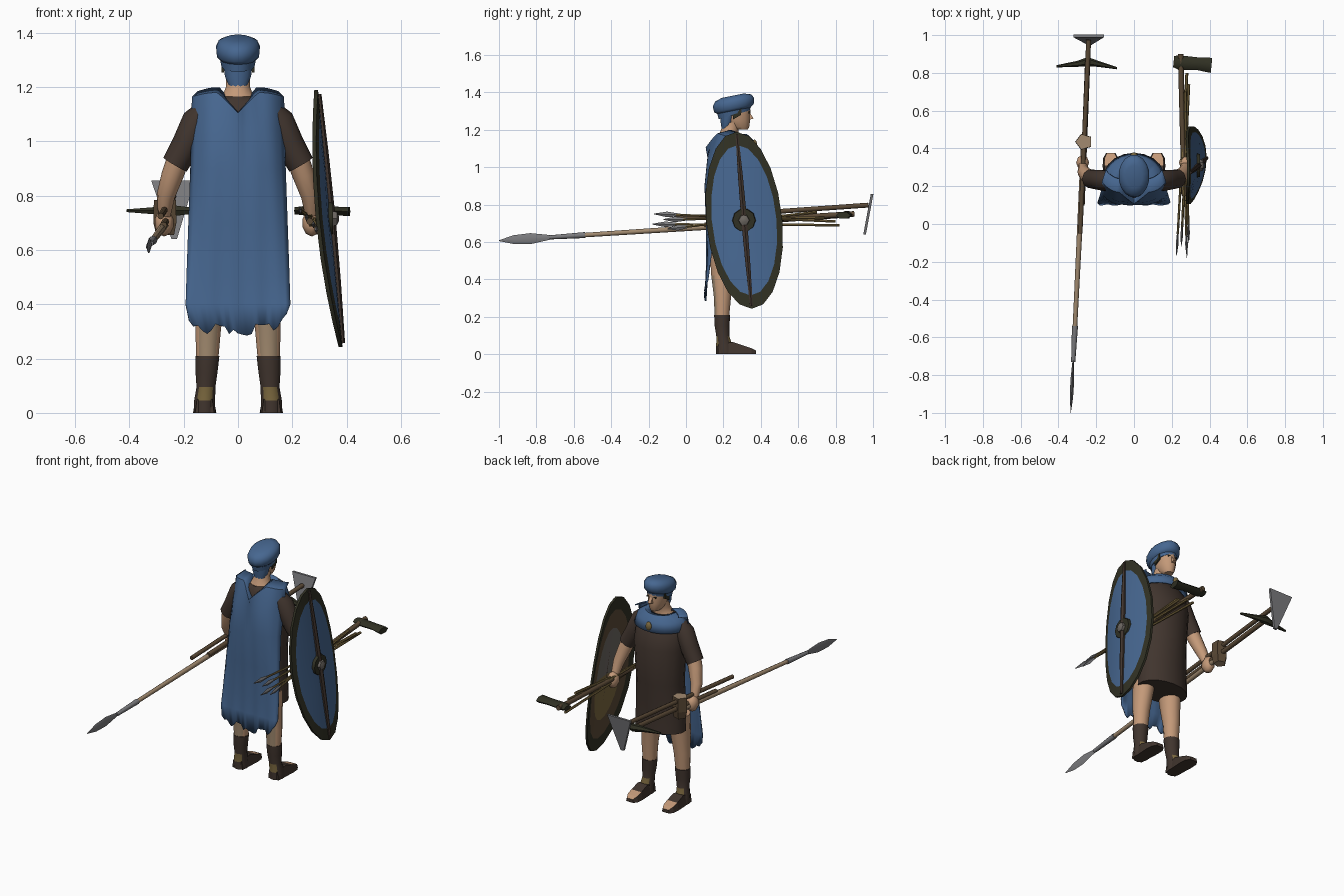
import bpy, bmesh, math, random
from mathutils import Vector, Matrix

random.seed(4)
cube = bpy.data.objects.get("Cube")
if cube:
    bpy.data.objects.remove(cube, do_unlink=True)


def material(name, r, g, b):
    m = bpy.data.materials.new(name)
    m.use_nodes = True
    m.diffuse_color = (r, g, b, 1)
    m.node_tree.nodes["Principled BSDF"].inputs["Base Color"].default_value = (r, g, b, 1)
    return m


BLUE = material("blue cloth", .062, .135, .28)
BROWN = material("dark brown cloth", .052, .035, .027)
SKIN = material("skin", .55, .32, .19)
OLIVE = material("dark olive", .03, .03, .017)
STEEL = material("steel", .2, .2, .21)
TAN = material("tan wood", .36, .255, .16)
GOLD = material("dull gold", .2, .14, .05)
WOOD = material("brown wood", .105, .068, .037)
TRIM = material("pale grey trim", .34, .33, .32)
LINING = material("shield lining", .15, .135, .12)


def finish(name, bm, mats, rule=None, smooth=True):
    """Turn a bmesh into an object; rule(face) gives the material index."""
    bmesh.ops.recalc_face_normals(bm, faces=bm.faces)
    for f in bm.faces:
        if rule:
            f.material_index = rule(f)
        f.smooth = smooth
    me = bpy.data.meshes.new(name)
    bm.to_mesh(me)
    bm.free()
    for m in mats:
        me.materials.append(m)
    ob = bpy.data.objects.new(name, me)
    bpy.context.collection.objects.link(ob)
    if smooth:
        me.set_sharp_from_angle(angle=math.radians(50))
    return ob


def skin_rings(bm, rings, closed=True, caps=True):
    rows = [[bm.verts.new(p) for p in r] for r in rings]
    n = len(rows[0])
    for a, b in zip(rows, rows[1:]):
        for i in range(n if closed else n - 1):
            j = (i + 1) % n
            bm.faces.new((a[i], a[j], b[j], b[i]))
    if caps:
        bm.faces.new(rows[0])
        bm.faces.new(rows[-1])


def loft(name, sections, mats, n=14, rule=None, tilt=0, smooth=True):
    """Stacked ellipses: (x, y, z, rx, ry); tilt raises the +y side."""
    bm = bmesh.new()
    angles = [math.tau * (i + .5) / n for i in range(n)]
    skin_rings(bm, [[(x + rx * math.cos(a), y + ry * math.sin(a), z + tilt * ry * math.sin(a))
                     for a in angles] for x, y, z, rx, ry in sections])
    return finish(name, bm, mats, rule, smooth)


def tube(name, path, mat, n=8, flat=(1, 1)):
    """Round bar along points (x, y, z, radius)."""
    bm = bmesh.new()
    pts = [Vector(p[:3]) for p in path]
    axis = (pts[-1] - pts[0]).normalized()
    side = axis.cross(Vector((0, 0, 1)) if abs(axis.z) < .8 else Vector((0, 1, 0))).normalized()
    up = side.cross(axis)
    skin_rings(bm, [[c + p[3] * (side * math.cos(t) * flat[0] + up * math.sin(t) * flat[1])
                     for t in (math.tau * i / n for i in range(n))] for c, p in zip(pts, path)])
    return finish(name, bm, [mat])


def plate(name, outline, depth, mat):
    """Flat polygon given thickness along a vector."""
    bm = bmesh.new()
    d = Vector(depth)
    skin_rings(bm, [[Vector(p) - d / 2 for p in outline], [Vector(p) + d / 2 for p in outline]])
    return finish(name, bm, [mat], smooth=False)


def ball(name, centre, size, mat, u=8, v=5):
    bm = bmesh.new()
    bmesh.ops.create_uvsphere(bm, u_segments=u, v_segments=v, radius=1)
    bmesh.ops.transform(bm, verts=bm.verts,
                        matrix=Matrix.Translation(centre) @ Matrix.Diagonal((*size, 1)))
    return finish(name, bm, [mat])


# Tunic with a pale stripe down the chest
loft("tunic", [(0, .245, .46, .16, .11), (0, .243, .6, .155, .11), (0, .25, .76, .145, .118),
               (0, .252, .98, .16, .125), (0, .24, 1.08, .155, .108), (0, .225, 1.14, .13, .08),
               (0, .22, 1.165, .07, .055)], [BROWN, TRIM], 18,
     lambda f: int(abs(f.calc_center_median().x) < .01 and f.calc_center_median().y > .32
                   and abs(f.normal.z) < .9))

# Limbs, mirrored
for side, s in (("left", 1), ("right", -1)):
    tube(side + "_sleeve", [(s * .11, .225, 1.12, .045), (s * .15, .23, 1.075, .057),
                            (s * .19, .235, .99, .054), (s * .232, .24, .915, .05)], BROWN, 10)
    tube(side + "_forearm", [(s * .215, .235, .95, .042), (s * .24, .25, .88, .041),
                             (s * .266, .275, .8, .034), (s * .272, .305, .73, .024)], SKIN, 10)
    ball(side + "_hand", (s * .272, .325, .70), (.036, .042, .05), SKIN)
    loft(side + "_leg", [(s * .09, .2, .54, .062, .075), (s * .1, .195, .42, .056, .062),
                         (s * .11, .195, .31, .049, .048), (s * .113, .192, .2, .042, .04)],
         [SKIN, TAN], 12, lambda f: int(f.normal.y < -.6 and f.calc_center_median().z < .45))
    loft(side + "_boot", [(s * .113, .193, .21, .046, .044), (s * .116, .193, .15, .042, .041),
                          (s * .118, .197, .095, .036, .036), (s * .123, .205, .045, .04, .045),
                          (s * .123, .21, 0, .041, .05)], [BROWN, GOLD], 12,
         lambda f: int(.045 < f.calc_center_median().z < .1 and abs(f.normal.y) > .8))
    bm = bmesh.new()
    skin_rings(bm, [[(s * (.123 + dx * w), y, z) for dx, z in ((-1, 0), (1, 0), (.8, h), (-.8, h))]
                    for y, w, h in ((.17, .035, .05), (.25, .04, .065), (.31, .043, .045),
                                    (.35, .04, .032), (.375, .025, .02))])
    finish(side + "_foot", bm, [BROWN, SKIN],
           lambda f: int(f.normal.z > .3 and f.calc_center_median().y > .31), False)
    plate(side + "_sideburn", [(s * .057, y, z) for y, z in ((.245, 1.32), (.297, 1.33),
                                                            (.295, 1.28), (.252, 1.255))],
          (.009, 0, 0), OLIVE)
    plate(side + "_eye", [(s * x, .338, z) for x, z in ((.014, 1.293), (.03, 1.297), (.03, 1.288))],
          (0, .009, 0), OLIVE)

# Head and cap
loft("neck", [(0, .222, 1.14, .085, .06), (0, .225, 1.17, .058, .053), (0, .235, 1.2, .046, .047),
              (0, .245, 1.24, .045, .05)], [SKIN])
loft("head", [(0, .295, 1.2, .026, .035), (0, .283, 1.215, .038, .055), (0, .272, 1.25, .05, .071),
              (0, .266, 1.29, .056, .078), (0, .265, 1.33, .056, .078), (0, .26, 1.36, .04, .06)], [SKIN])
plate("nose", [(0, .335, 1.3), (0, .362, 1.26), (0, .335, 1.253)], (.02, 0, 0), SKIN)
loft("cap_band", [(0, .258, 1.28, .062, .085), (0, .258, 1.32, .07, .094)], [BLUE], 16, tilt=.28)
loft("cap_crown", [(0, .257, 1.3, .064, .088), (0, .256, 1.315, .079, .108),
                   (0, .254, 1.348, .082, .113), (0, .252, 1.37, .072, .098),
                   (0, .25, 1.382, .045, .06)], [BLUE], 16, tilt=.2)
loft("neck_flap", [(0, .212, 1.2, .032, .022), (0, .22, 1.24, .05, .036),
                   (0, .232, 1.31, .059, .055)], [BLUE], 12)

# Cape with a dipped neckline and a ragged hem
bm = bmesh.new()
rows = []
profile = [(1.185, .15, .235, .05), (1.165, .17, .165, .06), (1.05, .172, .115, .09),
           (.9, .176, .1, .07), (.7, .183, .108, .04), (.5, .19, .11, .015),
           (.4, .193, .106, .005), (.3, .18, .1, 0)]
cols = 22
for k, (z, w, y, wrap) in enumerate(profile):
    row = []
    for i in range(cols + 1):
        u = 2 * i / cols - 1
        dip = max(0, 1 - abs(u) / .45) * (.075, .06, 0, 0, 0, 0, 0, 0)[k]
        hump = (.015 * math.sin(math.pi * min(1, abs(u))) if k < 2 else 0)
        fold = .003 * math.sin(u * 14) * k / 7
        jag = (random.uniform(-.02, .03) + .05 * u ** 4) if k == 7 else 0
        row.append((w * u, y + wrap * u ** 4 - dip + fold, z - dip + hump + jag))
    rows.append(row)
skin_rings(bm, rows, closed=False, caps=False)
cape = finish("cape", bm, [BLUE])
cape.modifiers.new("thickness", "SOLIDIFY").thickness = .007

# Cape mantle across the chest, with brooch
bm = bmesh.new()
arc = [math.pi * (-.03 + 1.06 * i / 16) for i in range(17)]
skin_rings(bm, [[(rx * math.cos(a), .225 + ry * math.sin(a), z) for a in arc]
                for rx, ry, z in ((.07, .065, 1.17), (.1, .1, 1.178), (.15, .135, 1.145),
                                  (.168, .15, 1.09))], closed=False, caps=False)
mantle = finish("cape_mantle", bm, [BLUE])
mantle.modifiers.new("thickness", "SOLIDIFY").thickness = .007
ball("brooch", (0, .366, 1.12), (.02, .014, .028), GOLD)


# Oval shield, curved and leaning
def shield_point(r, a, offset=0):
    dy, dz = .204 * r * math.cos(a), .473 * r * math.sin(a)
    return (.34 - .095 * dz - .95 * dy * dy + offset, .311 + dy - .085 * dz, .716 + dz)


bm = bmesh.new()
angles = [math.tau * i / 20 for i in range(20)]
layers = [(r, 0) for r in (.02, .45, .84, .85, 1)] + [(r, -.014) for r in (1, .84, .6, .02)]
skin_rings(bm, [[shield_point(r, a, o) for a in angles] for r, o in layers])


def shield_colour(f):
    c = f.calc_center_median()
    dz = c.z - .716
    r = math.hypot((c.y - .311 + .085 * dz) / .204, dz / .473)
    if r > .84:
        return 1
    if f.normal.x > 0:
        return 0
    if r > .5:
        return 2
    return 3 if dz > 0 else 4


finish("shield", bm, [BLUE, OLIVE, WOOD, LINING, GOLD], shield_colour)
spine = [shield_point(abs(t), math.copysign(math.pi / 2, t), .002) for t in (-.97, -.5, -.01, .5, .97)]
tube("shield_spine", [(*p, r) for p, r in zip(spine, (.009, .015, .018, .015, .009))], BROWN, 6)
tube("shield_boss_plate", [(.33, .31, .716, .064), (.35, .31, .716, .06)], OLIVE, 10)
tube("shield_boss", [(.345, .31, .716, .032), (.364, .31, .716, .028), (.372, .31, .716, .01)],
     LINING, 6)

# Long spear with leaf blade
def spear_at(y, r):
    t = (y + 1) / 1.43
    return (-.335 + .07 * t, y, .607 + .093 * t, r)


tube("spear_shaft", [spear_at(-.56, .012), spear_at(.43, .016)], TAN)
tube("spear_socket", [spear_at(-.73, .011), spear_at(-.54, .016)], STEEL)
tube("spear_blade", [spear_at(y, r) for y, r in ((-1, .002), (-.92, .024), (-.83, .029), (-.7, .008))],
     STEEL, 4, (.35, 1))

# Five-sided block gripped around the shafts
loft("grip_block", [(-.265, .435, .655, .036, .036), (-.265, .435, .7, .047, .045),
                    (-.265, .435, .785, .045, .043)], [WOOD, TAN], 5,
     lambda f: int(abs(f.normal.z) > .9), smooth=False)

# Axe and pick carried beside the spear
tube("axe_handle", [(-.285, -.05, .725, .012), (-.24, .975, .797, .013)], WOOD)
plate("axe_blade", [(-.32, .995, .857), (-.16, .995, .857), (-.225, .955, .64), (-.245, .955, .64)],
      (0, .014, 0), STEEL)
tube("pick_handle", [(-.275, .1, .69, .014), (-.245, .87, .745, .014)], WOOD)
tube("pick_head", [(-.41, .835, .745, .006), (-.3, .848, .745, .016), (-.245, .86, .745, .024),
                   (-.19, .848, .745, .016), (-.09, .825, .745, .006)], OLIVE, 6)

# Mattock carried behind the shield
tube("mattock_handle", [(.265, .15, .705, .013), (.247, .9, .75, .015)], WOOD)
tube("mattock_head", [(.21, .86, .745, .03), (.24, .855, .745, .038), (.34, .848, .745, .034),
                      (.41, .84, .742, .04)], OLIVE, 6, (1, .5))

# Bundle of javelins
for x0, x1, y0, y1, z0, z1 in ((.225, .28, -.17, .8, .75, .71), (.28, .255, -.18, .82, .695, .69),
                               (.25, .29, -.12, .74, .72, .73), (.29, .27, -.1, .7, .67, .76)):
    a, b = Vector((x0, y0, z0)), Vector((x1, y1, z1))
    tube("javelin_shaft", [(*a.lerp(b, .12), .006), (*b, .008)], GOLD, 6)
    tube("javelin_head", [(*a.lerp(b, t), r) for t, r in ((0, .002), (.07, .015), (.15, .006), (.2, .007))],
         STEEL, 4, (.5, 1))
